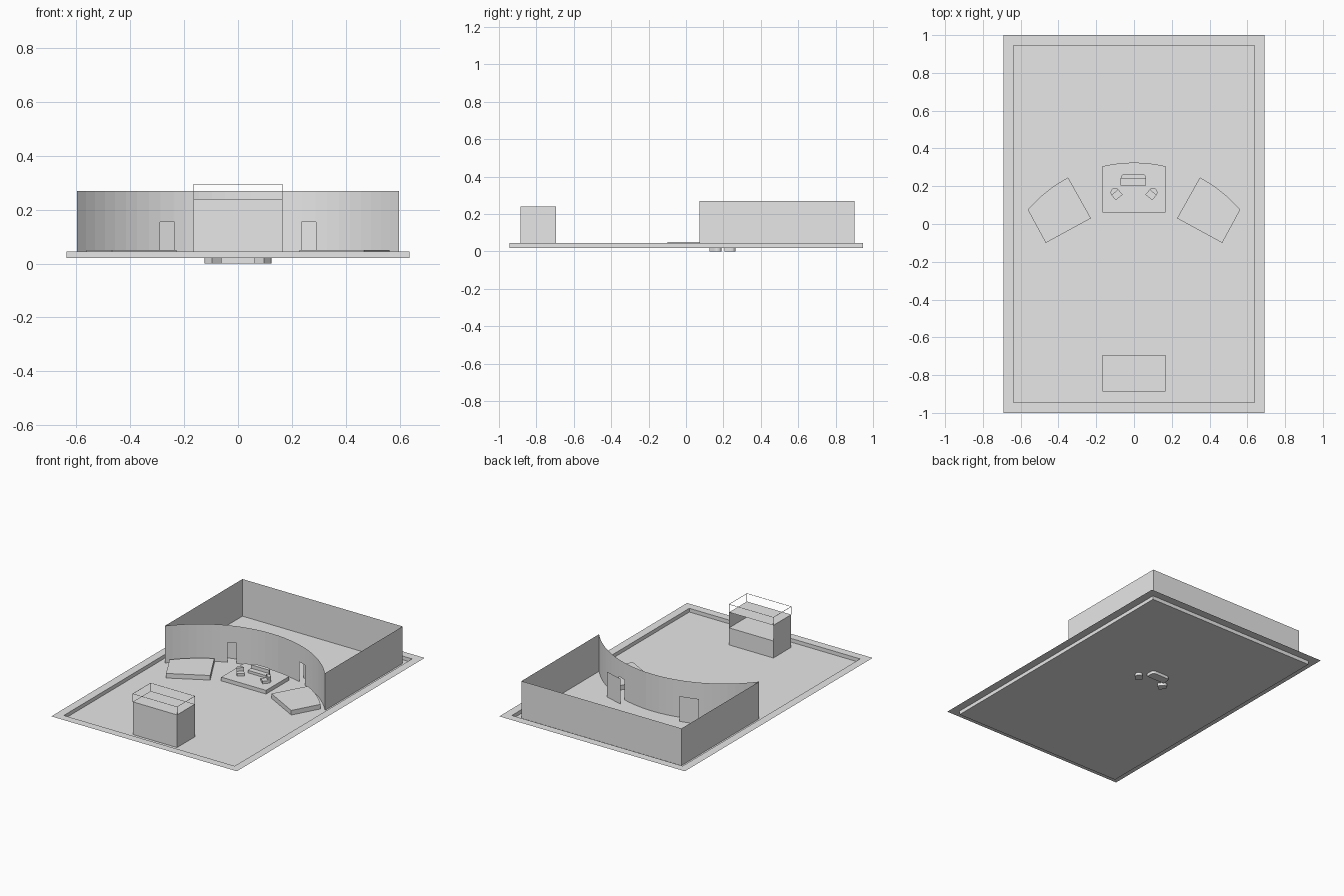
import bpy, bmesh, math
from mathutils import Matrix, Vector

cube = bpy.data.objects.get("Cube")
if cube:
    bpy.data.objects.remove(cube, do_unlink=True)

grey = bpy.data.materials.new("plain_grey")
grey.use_nodes = True
grey.diffuse_color = (0.8, 0.8, 0.8, 1)
grey.node_tree.nodes["Principled BSDF"].inputs["Base Color"].default_value = (0.8, 0.8, 0.8, 1)

FLOOR, RIM, WALL_TOP, DOOR_TOP = 0.02, 0.045, 0.27, 0.155
ARC_Y, ARC_R = -0.41, 0.768        # centre and radius shared by the curved parts


def finish(name, bm, normals=True):
    bmesh.ops.remove_doubles(bm, verts=bm.verts, dist=1e-5)
    if normals:
        bmesh.ops.recalc_face_normals(bm, faces=bm.faces)
    mesh = bpy.data.meshes.new(name)
    bm.to_mesh(mesh)
    bm.free()
    mesh.materials.append(grey)
    obj = bpy.data.objects.new(name, mesh)
    bpy.context.collection.objects.link(obj)
    return obj


def quad(bm, *points):
    return bm.faces.new([bm.verts.new(p) for p in points])


def upright(bm, a, b, z0, z1):
    """Vertical sheet between two plan points."""
    quad(bm, (*a, z0), (*b, z0), (*b, z1), (*a, z1))


def prism(bm, outline, z0, z1):
    """Plan outline raised to a solid."""
    face = bm.faces.new([bm.verts.new((x, y, z0)) for x, y in outline])
    top = bmesh.ops.extrude_face_region(bm, geom=[face])["geom"]
    verts = [g for g in top if isinstance(g, bmesh.types.BMVert)]
    bmesh.ops.translate(bm, verts=verts, vec=(0, 0, z1 - z0))


def box(bm, x0, x1, y0, y1, z0, z1):
    prism(bm, [(x0, y0), (x1, y0), (x1, y1), (x0, y1)], z0, z1)


def corners(x, y):
    return [(-x, -y), (x, -y), (x, y), (-x, y)]


def on_arc(angle, radius=ARC_R):
    return (radius * math.sin(angle), ARC_Y + radius * math.cos(angle))


# Sunken floor with its side walls and flat surrounding rim
inner, outer = corners(0.637, 0.945), corners(0.692, 1.0)
bm = bmesh.new()
quad(bm, *[(x, y, FLOOR) for x, y in inner])
for i in range(4):
    j = (i + 1) % 4
    upright(bm, inner[i], inner[j], FLOOR, RIM)
    quad(bm, (*outer[i], RIM), (*outer[j], RIM), (*inner[j], RIM), (*inner[i], RIM))
finish("sunken_floor", bm)

# Curved partition with two doorways
end = math.asin(0.597 / ARC_R)
door_in, door_out = math.asin(0.235 / ARC_R), math.asin(0.29 / ARC_R)
steps = {end * i / 14 for i in range(15)} | {door_in, door_out}
angles = sorted(steps | {-a for a in steps})
bm = bmesh.new()
for a, b in zip(angles, angles[1:]):
    p, q = on_arc(a), on_arc(b)
    upright(bm, p, q, DOOR_TOP, WALL_TOP)
    if not door_in < abs(a + b) / 2 < door_out:
        upright(bm, p, q, FLOOR, DOOR_TOP)
finish("curved_wall", bm)

# Straight walls behind the partition
left, right = on_arc(-end), on_arc(end)
path = [left, (left[0], 0.9), (right[0], 0.9), right]
bm = bmesh.new()
for a, b in zip(path, path[1:]):
    upright(bm, a, b, FLOOR, WALL_TOP)
finish("rear_walls", bm)

# Screens behind the doorways and fan-shaped side stages
for side, label in ((1, "left"), (-1, "right")):
    bm = bmesh.new()
    upright(bm, (side * 0.22, 0.385), (side * 0.343, 0.35), FLOOR, 0.19)
    finish(label + "_door_screen", bm)

    bm = bmesh.new()
    fan = [on_arc(math.radians(28 + 21.2 * i / 8), 0.743) for i in range(9)]
    fan += [(0.467, -0.1), (0.228, 0.03)]
    prism(bm, [(side * x, y) for x, y in fan], FLOOR, 0.051)
    finish(label + "_stage", bm)

# Centre stage with a curved rear edge
bm = bmesh.new()
half = math.asin(0.167 / 0.735)
rear = [on_arc(half - 2 * half * i / 8, 0.735) for i in range(9)]
prism(bm, rear + [(-0.167, 0.06), (0.167, 0.06)], FLOOR, RIM)
finish("centre_stage", bm)


def seat(name, width, depth, corner, place):
    """Block seat in front of a taller back with rounded rear corners."""
    w = width / 2
    bm = bmesh.new()
    box(bm, -w, w, -depth / 2, 0.005, 0, 0.062)
    back = [(-w, 0.005), (w, 0.005)]
    for sign, start in ((1, 0), (-1, 90)):
        for i in range(5):
            t = math.radians(start + 22.5 * i)
            back.append((sign * (w - corner) + corner * math.cos(t),
                         depth / 2 - corner + corner * math.sin(t)))
    prism(bm, back, 0, 0.085)
    obj = finish(name, bm)
    obj.matrix_world = place


# Sofa and two angled armchairs
seat("sofa", 0.135, 0.06, 0.022, Matrix.Translation((-0.003, 0.235, 0)))
for side, label in ((1, "left"), (-1, "right")):
    turn = Matrix.Rotation(math.radians(-40 * side), 4, "Z")
    seat(label + "_armchair", 0.047, 0.058, 0.023,
         Matrix.Translation((side * 0.097, 0.163, 0)) @ turn)

# Control booth: solid lower half, open rear, side and front walls, roof
X, Y0, Y1, COUNTER, ROOF = 0.165, -0.885, -0.695, 0.135, 0.24
bm = bmesh.new()
box(bm, -X, X, Y0, Y1, FLOOR, COUNTER)
finish("booth_base", bm)
bm = bmesh.new()
upright(bm, (-X, Y1), (-X, Y0), COUNTER, ROOF)
upright(bm, (-X, Y0), (X, Y0), COUNTER, ROOF)
upright(bm, (X, Y0), (X, Y1), COUNTER, ROOF)
quad(bm, (-X, Y0, ROOF), (X, Y0, ROOF), (X, Y1, ROOF), (-X, Y1, ROOF))
finish("booth_upper", bm)

# Thin open frame above the booth
TOP, R = 0.295, 0.001
bm = bmesh.new()
for x in (-X, X):
    box(bm, x - R, x + R, Y0, Y1, TOP - 2 * R, TOP)
    for y in (Y0, Y1):
        box(bm, x - R, x + R, y - R, y + R, ROOF, TOP)
for y in (Y0, Y1):
    box(bm, -X, X, y - R, y + R, TOP - 2 * R, TOP)
finish("booth_frame", bm)
